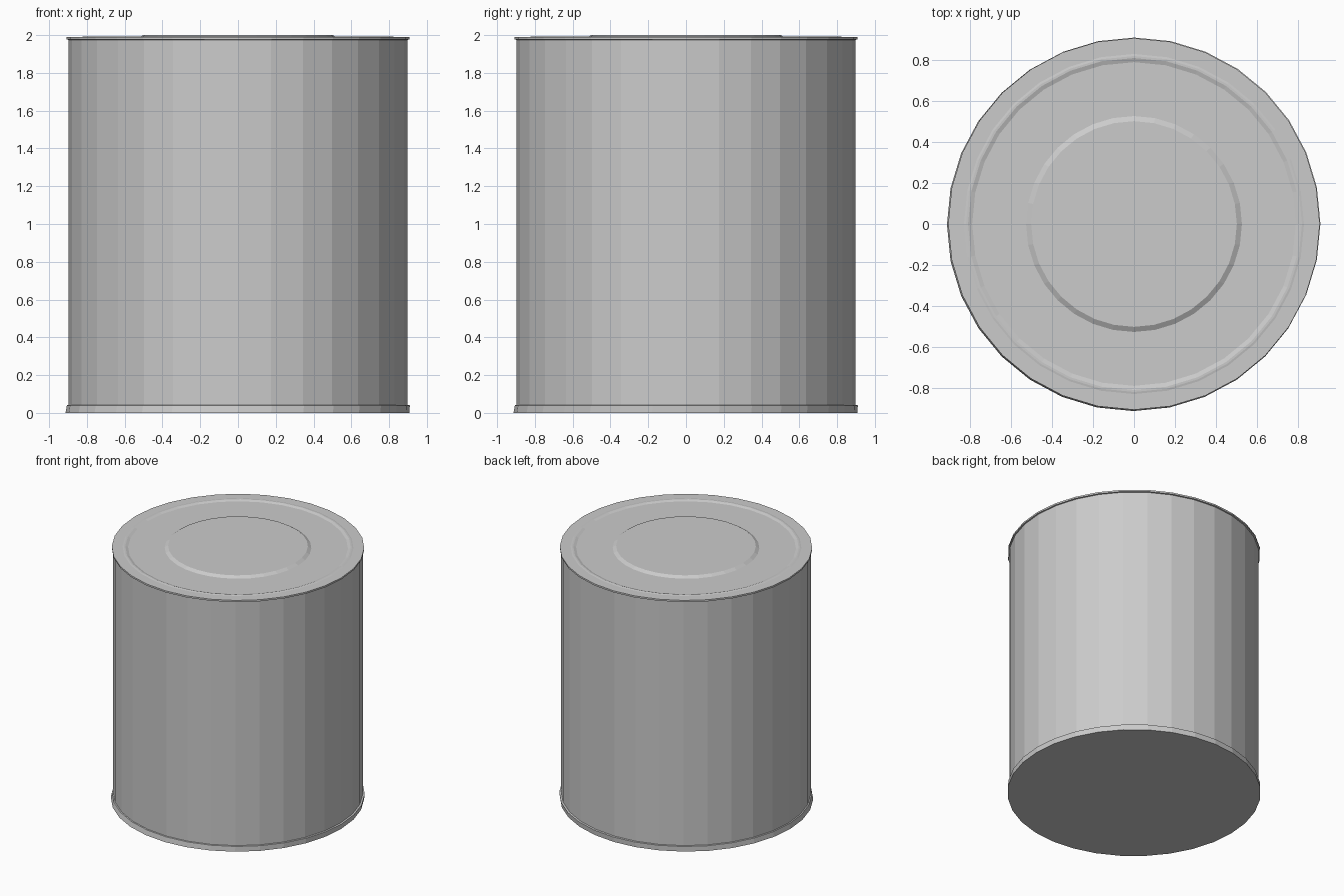
import bpy, bmesh, math

if "Cube" in bpy.data.objects:
    bpy.data.objects.remove(bpy.data.objects["Cube"])

SEG = 32

def lathe(name, profile):
    """Revolve (radius, z, shift) points into a faceted, capped solid."""
    bm = bmesh.new()
    rings = []
    for r, z, s in profile:
        rings.append([bm.verts.new((r * math.cos(2 * math.pi * i / SEG) + s,
                                    r * math.sin(2 * math.pi * i / SEG) + s, z))
                      for i in range(SEG)])
    for a, b in zip(rings, rings[1:]):
        for i in range(SEG):
            j = (i + 1) % SEG
            bm.faces.new((a[i], a[j], b[j], b[i]))
    bm.faces.new(rings[0][::-1])
    bm.faces.new(rings[-1])
    me = bpy.data.meshes.new(name)
    bm.to_mesh(me)
    bm.free()
    ob = bpy.data.objects.new(name, me)
    bpy.context.collection.objects.link(ob)
    return ob

# Whole can: slightly skewed bottom lip, straight wall, top rim, ridge, raised centre
lathe("tin_can", [
    (0.91, 0.0, -0.003), (0.908, 0.04, 0.002), (0.897, 0.042, 0),
    (0.897, 1.975, 0),
    (0.907, 1.977, 0), (0.907, 1.99, 0),
    (0.83, 1.99, 0), (0.82, 1.992, 0), (0.81, 1.992, 0), (0.79, 1.985, 0),
    (0.527, 1.985, 0), (0.502, 2.0, 0),
])
